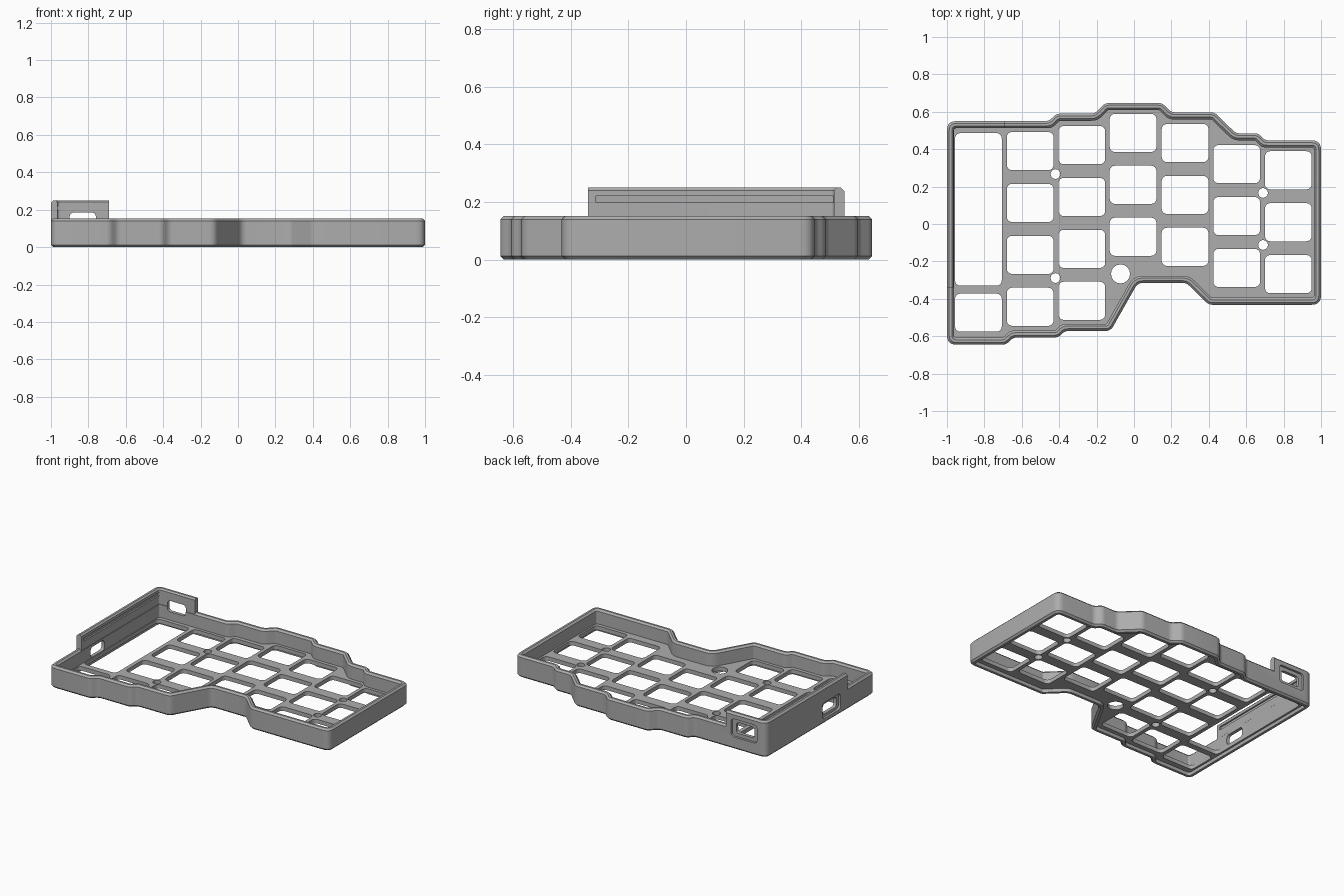
import bpy, bmesh, math
from mathutils import Vector

if "Cube" in bpy.data.objects:
    bpy.data.objects.remove(bpy.data.objects["Cube"])

grey = bpy.data.materials.new("case grey")
grey.use_nodes = True
COLOUR = (0.42, 0.42, 0.42, 1)
grey.diffuse_color = COLOUR
grey.node_tree.nodes["Principled BSDF"].inputs["Base Color"].default_value = COLOUR

# Outer outline, clockwise from the back right corner
OUTLINE = [Vector(p) for p in (
    (-1, .55), (-.455, .55), (-.415, .59), (-.21, .59), (-.155, .647), (.15, .647),
    (.2, .597), (.43, .597), (.545, .485), (.665, .485), (.7, .447), (1, .447),
    (1, -.432), (.4, -.432), (.28, -.315), (.02, -.315), (-.125, -.572), (-.37, -.572),
    (-.405, -.607), (-.645, -.607), (-.685, -.645), (-1, -.645))]


def outline(inset, radius=.05, steps=5):
    """Mitred inset of the outline with rounded corners."""
    n = len(OUTLINE)
    pts = []
    for i, p in enumerate(OUTLINE):
        a = (p - OUTLINE[i - 1]).normalized()
        b = (OUTLINE[(i + 1) % n] - p).normalized()
        na, nb = Vector((a.y, -a.x)), Vector((b.y, -b.x))
        pts.append(p + (na + nb) * inset / (1 + na.dot(nb)))
    out = []
    for i, p in enumerate(pts):
        u, v = pts[i - 1] - p, pts[(i + 1) % n] - p
        turn = u.cross(v)
        r = max(radius - inset, .012) if turn > 0 else radius + inset
        cut = min(r / math.tan(u.angle(v) / 2), .42 * min(u.length, v.length))
        start, end = p + u.normalized() * cut, p + v.normalized() * cut
        for k in range(steps + 1):
            t = k / steps
            out.append(start * (1 - t) ** 2 + p * 2 * t * (1 - t) + end * t * t)
    return out


def finish(bm, name):
    bmesh.ops.recalc_face_normals(bm, faces=bm.faces)
    mesh = bpy.data.meshes.new(name)
    bm.to_mesh(mesh)
    bm.free()
    mesh.materials.append(grey)
    ob = bpy.data.objects.new(name, mesh)
    bpy.context.collection.objects.link(ob)
    return ob


def loft(name, profile, ring_shaped):
    """Stack outline rings given as (inset, z); close as a ring or cap the ends."""
    bm = bmesh.new()
    rings = [[bm.verts.new((p.x, p.y, z)) for p in outline(i)] for i, z in profile]
    pairs = list(zip(rings, rings[1:]))
    if ring_shaped:
        pairs.append((rings[-1], rings[0]))
    else:
        bm.faces.new(rings[0])
        bm.faces.new(rings[-1])
    for lo, hi in pairs:
        for k in range(len(lo)):
            bm.faces.new((lo[k - 1], lo[k], hi[k], hi[k - 1]))
    return finish(bm, name)


def prism(bm, centre, size, radius, axis="z", steps=4):
    """Add a rounded box, extruded along the axis, to bm."""
    cx, cy, cz = centre
    w, h, d = (s / 2 for s in size)
    ring = []
    for q, (sx, sy) in enumerate(((1, 1), (-1, 1), (-1, -1), (1, -1))):
        for k in range(steps + 1):
            a = math.pi / 2 * (q + k / steps)
            ring.append((sx * (w - radius) + radius * math.cos(a),
                         sy * (h - radius) + radius * math.sin(a)))
    place = {"z": lambda u, v, t: (cx + u, cy + v, cz + t),
             "y": lambda u, v, t: (cx + u, cy + t, cz + v),
             "x": lambda u, v, t: (cx + t, cy + u, cz + v)}[axis]
    lo, hi = ([bm.verts.new(place(u, v, t)) for u, v in ring] for t in (-d, d))
    bm.faces.new(lo)
    bm.faces.new(hi)
    for k in range(len(lo)):
        bm.faces.new((lo[k - 1], lo[k], hi[k], hi[k - 1]))


def combine(ob, other, operation):
    mod = ob.modifiers.new("combine", "BOOLEAN")
    mod.operation, mod.solver, mod.object = operation, "EXACT", other
    bpy.context.view_layer.objects.active = ob
    bpy.ops.object.modifier_apply(modifier=mod.name)
    bpy.data.objects.remove(other)


def cutter(name, *shapes):
    bm = bmesh.new()
    for shape in shapes:
        prism(bm, *shape)
    ob = finish(bm, name)
    ob.hide_render = True
    return ob


# Perimeter wall with chamfered rims
wall = loft("case", [(.012, 0), (0, .012), (0, .14), (.012, .152), (.026, .152),
                     (.038, .14), (.038, .035), (.03, .03), (.03, 0)], True)

# Raised guard around the back corner
guard = loft("corner_guard", [(0, .1), (0, .238), (.012, .25), (.026, .25),
                              (.036, .24), (.036, .1)], True)
combine(guard, cutter("guard_bounds", ((-.945, .16, .15), (.51, 1, .4), .001)), "INTERSECT")

# Key plate
plate = loft("key_plate", [(.02, .024), (.02, .052)], False)
KEY_W, KEY_H, PITCH = .25, .204, .2775
holes = []
columns = [(-.832, -.474, 1), (-.555, .39, 4), (-.279, .422, 4), (-.005, .487, 3),
           (.273, .433, 3), (.549, .32, 3), (.825, .287, 3)]
for x, top, rows in columns:
    for row in range(rows):
        holes.append(((x, top - row * PITCH, .04), (KEY_W, KEY_H, .2), .028))
# Controller bay and screw holes
holes.append(((-.832, .078, .04), (KEY_W, .816, .2), .028))
for x, y, r in ((-.42, .267, .026), (-.42, -.289, .026), (.69, .166, .026),
                (.69, -.112, .026), (-.072, -.267, .051)):
    holes.append(((x, y, .04), (2 * r, 2 * r, .2), r * .999))
combine(plate, cutter("key_holes", *holes), "DIFFERENCE")

combine(wall, guard, "UNION")
combine(wall, plate, "UNION")

# Board groove inside the guard, then the two ports with outer recesses
combine(wall, cutter("groove", ((-.842, .1, .21), (.265, .825, .022), .001)), "DIFFERENCE")
combine(wall, cutter("ports", ((-.83, .53, .147), (.14, .075, .14), .02, "y"),
                     ((-.98, -.165, .09), (.15, .07, .14), .02, "x")), "DIFFERENCE")
combine(wall, cutter("port_recesses", ((-.83, .56, .147), (.2, .125, .05), .025, "y"),
                     ((-1.01, -.165, .09), (.2, .11, .05), .025, "x")), "DIFFERENCE")

bpy.ops.object.select_all(action="DESELECT")
wall.select_set(True)
bpy.context.view_layer.objects.active = wall
bpy.ops.object.shade_smooth_by_angle(angle=math.radians(30))
